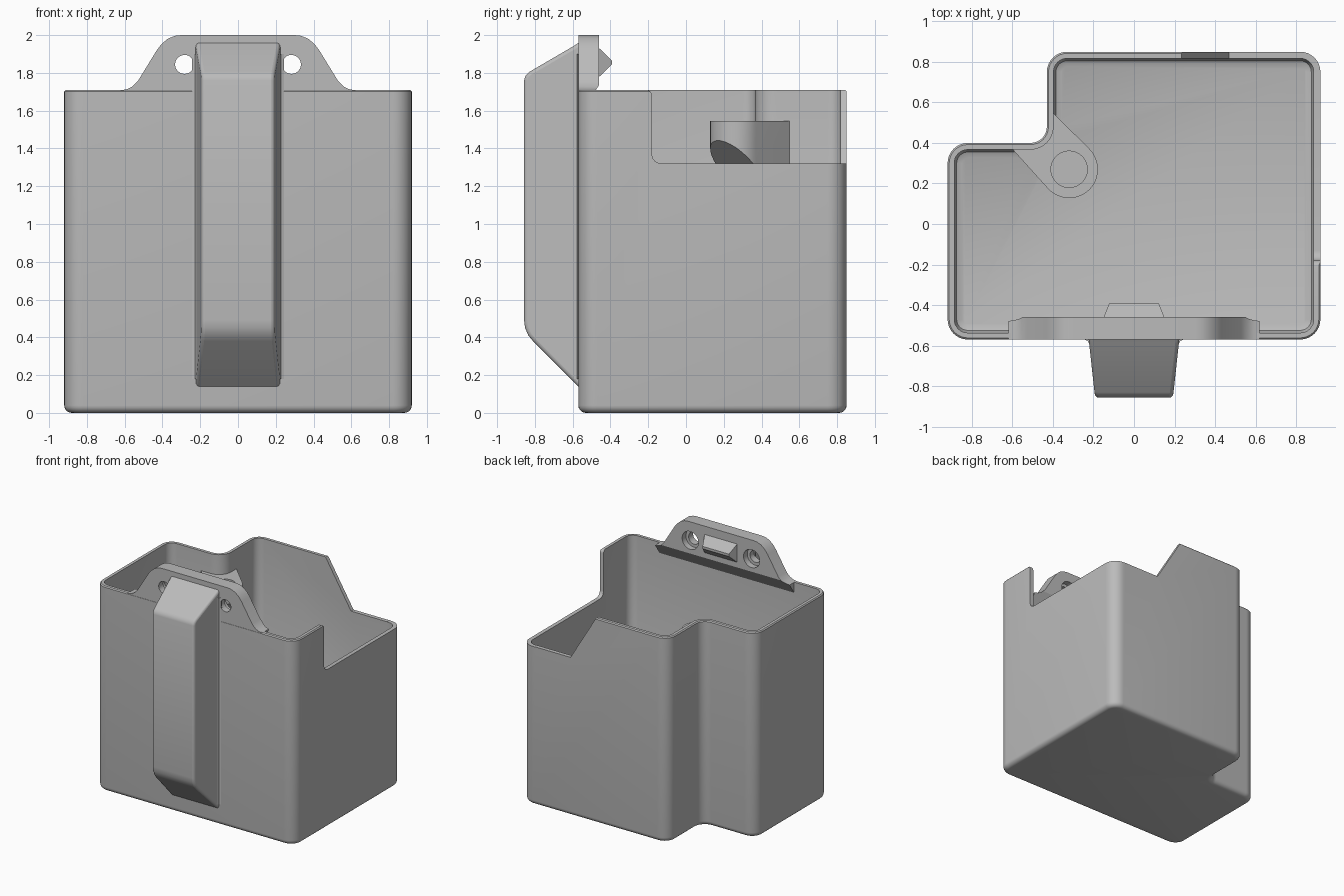
import bpy, bmesh, math

cube = bpy.data.objects.get("Cube")
if cube:
    bpy.data.objects.remove(cube, do_unlink=True)

grey = bpy.data.materials.new("light grey plastic")
grey.use_nodes = True
colour = (0.5, 0.5, 0.5, 1)
grey.diffuse_color = colour
grey.node_tree.nodes["Principled BSDF"].inputs["Base Color"].default_value = colour


def finish(name, bm):
    bmesh.ops.recalc_face_normals(bm, faces=bm.faces[:])
    mesh = bpy.data.meshes.new(name)
    bm.to_mesh(mesh)
    bm.free()
    mesh.materials.append(grey)
    obj = bpy.data.objects.new(name, mesh)
    bpy.context.collection.objects.link(obj)
    return obj


def loft(name, loops):
    """Skin closed loops of equal length and cap both ends."""
    bm = bmesh.new()
    rows = [[bm.verts.new(p) for p in loop] for loop in loops]
    n = len(rows[0])
    for a, b in zip(rows, rows[1:]):
        for i in range(n):
            j = (i + 1) % n
            bm.faces.new((a[i], a[j], b[j], b[i]))
    bm.faces.new(rows[0][::-1])
    bm.faces.new(rows[-1])
    return finish(name, bm)


def prism(name, pts, axis, start, end):
    place = {"x": lambda p, q, t: (t, p, q),
             "y": lambda p, q, t: (p, t, q),
             "z": lambda p, q, t: (p, q, t)}[axis]
    return loft(name, [[place(p, q, t) for p, q in pts] for t in (start, end)])


def arc(cx, cy, r, a0, a1, n=8):
    angles = [math.radians(a0 + (a1 - a0) * i / n) for i in range(n + 1)]
    return [(cx + r * math.cos(a), cy + r * math.sin(a)) for a in angles]


def circle(cx, cy, r):
    return arc(cx, cy, r, 0, 360, 32)[:-1]


def activate(obj):
    bpy.ops.object.select_all(action="DESELECT")
    obj.select_set(True)
    bpy.context.view_layer.objects.active = obj


def cut(obj, cutter):
    mod = obj.modifiers.new("cut", "BOOLEAN")
    mod.operation = "DIFFERENCE"
    mod.solver = "EXACT"
    mod.object = cutter
    cutter.hide_render = True
    activate(obj)
    bpy.ops.object.modifier_apply(modifier=mod.name)
    bpy.data.objects.remove(cutter, do_unlink=True)


# Rounded L-shaped footprint, inset by d
X, FRONT, BACK, NX, NY, R = 0.92, -0.57, 0.85, -0.43, 0.40, 0.10


def footprint(d, z):
    r = R - d
    pts = arc(-X + R, FRONT + R, r, 180, 270)
    pts += arc(X - R, FRONT + R, r, 270, 360)
    pts += arc(X - R, BACK - R, r, 0, 90)
    pts += arc(NX + R, BACK - R, r, 90, 180)
    pts += arc(NX - 0.08, NY + 0.08, 0.08 + d, 360, 270)
    pts += arc(-X + R, NY - R, r, 90, 180)
    return [(x, y, z) for x, y in pts]


# Hollow container with rounded bottom edges
TOP, LOW, WALL = 1.71, 1.32, 0.033
outside = [(0.04 - dx, 0.04 + dz) for dx, dz in arc(0, 0, 0.04, 270, 360, 5)]
outside = [(d, z) for d, z in outside]
inside = [(WALL, 0.08), (WALL + 0.012, 0.052), (WALL + 0.04, 0.04)]
container = loft("container", [footprint(d, z) for d, z in
                 outside + [(0, TOP - 0.008), (0.008, TOP), (WALL, TOP)] + inside])

# Lowered side and back walls
step = [(-0.23, 1.9), (-0.23, TOP + 0.02)] + arc(-0.21, TOP - 0.03, 0.03, 90, 0, 5)
step += arc(-0.13, LOW + 0.05, 0.05, 180, 270, 6) + [(1, LOW), (1, 1.9)]
cut(container, prism("side_cutter", step, "x", 0.8, 1.1))
ramp = [(0.47, LOW + 0.001), (1.1, LOW + 0.001), (1.1, 1.9), (0.12, 1.9)]
cut(container, prism("back_cutter", ramp, "y", 0.74, 1.1))

# Mounting tab rising from the front wall
half = [(0.62, 1.62), (0.62, 1.708), (0.59, 1.713), (0.56, 1.727), (0.53, 1.757),
        (0.43, 1.92), (0.405, 1.953), (0.37, 1.982), (0.335, 1.996), (0.30, 2.0)]
tab = prism("mounting_tab", half + [(-x, z) for x, z in half[::-1]],
            "y", FRONT + 0.001, -0.46)
under = [(-0.545, 1.61), (-0.44, 1.765), (-0.44, 1.5), (-0.545, 1.5)]
cut(tab, prism("underside_cutter", under, "x", -1, 1))
for side in (-1, 1):
    x, z = side * 0.283, 1.845
    cut(tab, prism("hole_cutter", circle(x, z, 0.05), "y", -0.7, -0.3))
    cut(tab, prism("recess_cutter", circle(x, z, 0.075), "y", -0.51, -0.3))

# Tapered latch behind the tab
latch = []
for y, w, h in ((-0.48, 0.155, 0.09), (-0.46, 0.15, 0.076), (-0.392, 0.122, 0.01)):
    latch.append([(sx * w, y, 1.855 + sz * h)
                  for sx, sz in ((-1, -1), (1, -1), (1, 1), (-1, 1))])
latch = loft("latch", latch)

# Tapered spine on the front
profile = [(-0.545, 0.115), (-0.81, 0.38), (-0.835, 0.41), (-0.852, 0.45),
           (-0.857, 0.49), (-0.857, 1.76), (-0.85, 1.785), (-0.83, 1.805),
           (-0.59, 1.945), (-0.545, 1.975)]


def half_width(y):
    return 0.192 + 0.11 * (y + 0.857)


spine = loft("front_spine", [[(s * half_width(y), y, z) for y, z in profile]
                             for s in (-1, 1)])
bevel = spine.modifiers.new("soft edges", "BEVEL")
bevel.width = 0.018
bevel.segments = 3
bevel.limit_method = "ANGLE"
bevel.angle_limit = math.radians(50)

# Small fillets where the spine meets the wall
for side, label in ((1, "left"), (-1, "right")):
    base = half_width(FRONT)
    fillet = [(side * (base - 0.03), FRONT + 0.01), (side * (base + 0.02), FRONT + 0.01),
              (side * (base + 0.02), FRONT - 0.001), (side * (base + 0.004), FRONT - 0.007),
              (side * (base - 0.003), FRONT - 0.025), (side * (base - 0.03), FRONT - 0.025)]
    prism(label + "_spine_fillet", fillet, "z", 0.18, 1.90)

# Screw boss in the inner corner, with a sloping underside
cx, cy, r = -0.32, 0.27, 0.142
plan = arc(cx, cy, r, 225, 405, 24)
plan += [(-0.41, 0.56), (-0.415, 0.48), (-0.44, 0.41), (-0.51, 0.385), (-0.61, 0.38)]
boss = prism("screw_boss", plan, "z", 1.0, 1.545)
for v in boss.data.vertices:
    if v.co.z < 1.2:
        v.co.z = 1.44 + (v.co.x - v.co.y) / math.sqrt(2) + 0.277
cut(boss, prism("boss_hole_cutter", circle(cx, cy, 0.09), "z", 1.43, 1.7))

# Smooth the rounded surfaces, keep the edges crisp
for obj in (container, tab, spine, boss):
    activate(obj)
    bpy.ops.object.shade_smooth_by_angle(angle=math.radians(32))
